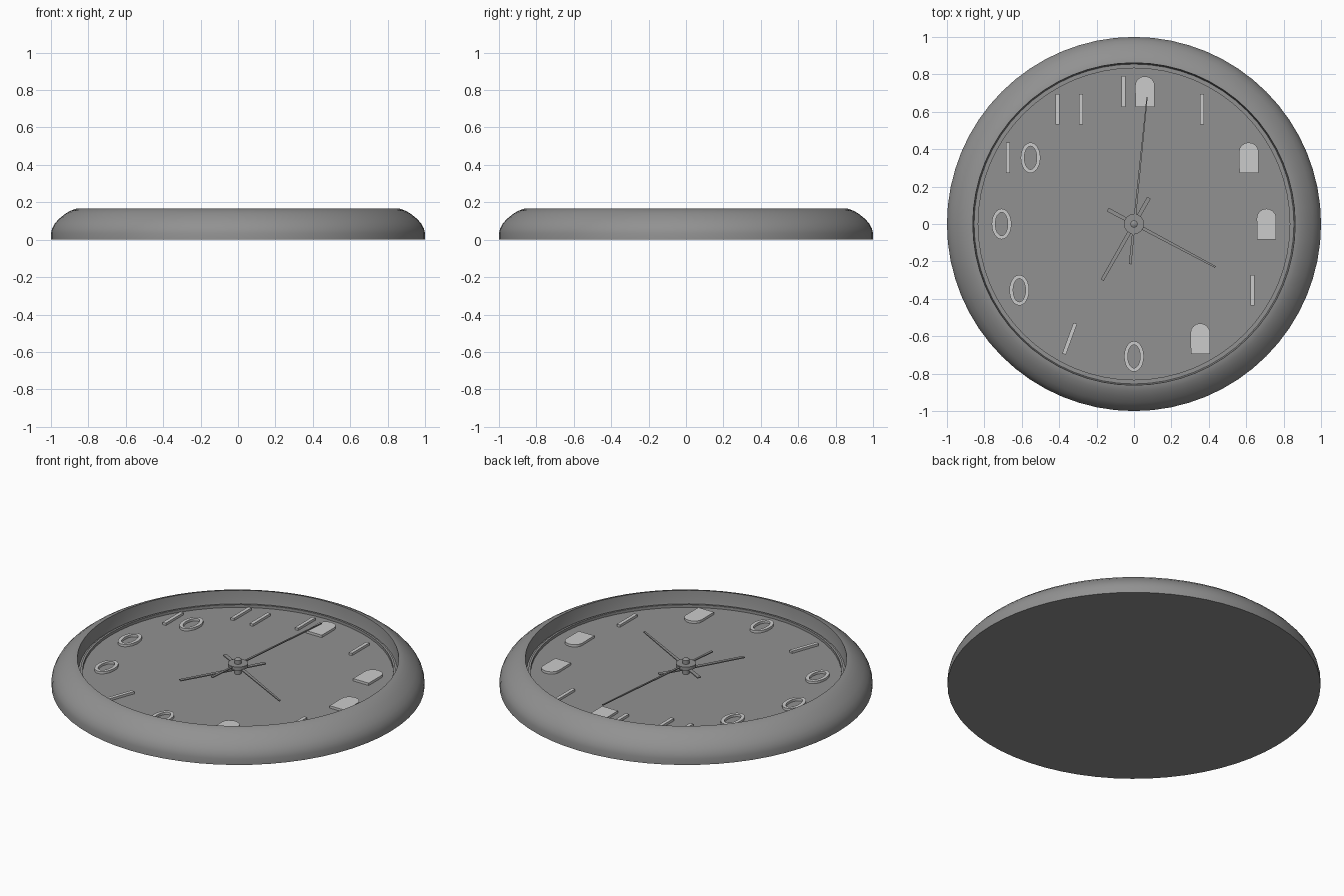
import bpy, bmesh, math
from mathutils import Vector

if "Cube" in bpy.data.objects:
    bpy.data.objects.remove(bpy.data.objects["Cube"])

FACE_Z = 0.078

# Dark grey for everything except the paler hour markers
dark = bpy.data.materials.new("dark_grey")
dark.diffuse_color = (0.285, 0.285, 0.285, 1)
dark.use_nodes = True
dark.node_tree.nodes["Principled BSDF"].inputs["Base Color"].default_value = dark.diffuse_color


def make_object(name, bm, smooth=False, mat=dark):
    bmesh.ops.recalc_face_normals(bm, faces=bm.faces)
    mesh = bpy.data.meshes.new(name)
    bm.to_mesh(mesh)
    bm.free()
    ob = bpy.data.objects.new(name, mesh)
    bpy.context.collection.objects.link(ob)
    if mat:
        mesh.materials.append(mat)
    if smooth:
        bpy.ops.object.select_all(action='DESELECT')
        ob.select_set(True)
        bpy.context.view_layer.objects.active = ob
        bpy.ops.object.shade_smooth_by_angle(angle=math.radians(30))
    return ob


def lathe(name, profile, sides):
    bm = bmesh.new()
    vs = [bm.verts.new((r, 0, z)) for r, z in profile]
    es = [bm.edges.new(p) for p in zip(vs, vs[1:])]
    bmesh.ops.spin(bm, geom=vs + es, cent=(0, 0, 0), axis=(0, 0, 1),
                   angle=math.tau, steps=sides, use_duplicate=False)
    bmesh.ops.remove_doubles(bm, verts=bm.verts, dist=1e-5)
    return make_object(name, bm, True)


def add_prism(bm, pts, z0, z1):
    lo = [bm.verts.new((x, y, z0)) for x, y in pts]
    hi = [bm.verts.new((x, y, z1)) for x, y in pts]
    bm.faces.new(lo[::-1])
    bm.faces.new(hi)
    n = len(pts)
    for i in range(n):
        j = (i + 1) % n
        bm.faces.new((lo[i], lo[j], hi[j], hi[i]))


def add_bar(bm, a, b, w0, w1, z0, z1):
    a, b = Vector(a), Vector(b)
    d = (b - a).normalized()
    s = Vector((-d.y, d.x))
    add_prism(bm, [a + s * w0, a - s * w0, b - s * w1, b + s * w1], z0, z1)


def add_ring(bm, cx, cy, rx, ry, t, z0, z1, sides=24):
    loops = []
    for k, z in ((0, z0), (0, z1), (t, z1), (t, z0)):
        loops.append([bm.verts.new((cx + (rx - k) * math.cos(math.tau * i / sides),
                                    cy + (ry - k) * math.sin(math.tau * i / sides), z))
                      for i in range(sides)])
    for k in range(4):
        p, q = loops[k], loops[(k + 1) % 4]
        for i in range(sides):
            j = (i + 1) % sides
            bm.faces.new((p[i], p[j], q[j], q[i]))


# Case: rounded rim, inner wall, stepped bezel and closed flat back
lathe("case", [(0, 0), (1, 0), (1, 0.035), (0.994, 0.06), (0.98, 0.086),
               (0.957, 0.112), (0.922, 0.14), (0.895, 0.155), (0.866, 0.166),
               (0.862, 0.166), (0.858, 0.1), (0.855, 0.088), (0.845, 0.088),
               (0.845, 0.094), (0.833, 0.094), (0.833, FACE_Z - 0.01)], 64)

# Dial plate
lathe("dial", [(0, FACE_Z), (0.84, FACE_Z)], 64)

# Plain raised hour markers: bars, oval rings and slabs
Z0, Z1 = FACE_Z - 0.004, FACE_Z + 0.014
H = 0.082


def bar(bm, x, y):
    add_bar(bm, (x, y - H), (x, y + H), 0.0105, 0.0105, Z0, Z1)


def oval(bm, x, y):
    add_ring(bm, x, y, 0.053, H, 0.02, Z0, Z1)


def slab(bm, x, y):
    pts = [(x + 0.052, y - H), (x + 0.052, y + 0.04)]
    pts += [(x + 0.052 * math.cos(a), y + 0.032 + 0.05 * math.sin(a))
            for a in [math.pi * i / 8 for i in range(1, 9)]]
    add_prism(bm, pts + [(x - 0.05, y - H)], Z0, Z1)


def slant(bm, x, y):
    add_bar(bm, (x - 0.02, y - H), (x + 0.04, y + H), 0.0105, 0.0105, Z0, Z1)


layout = {1: [(bar, 0.01)], 2: [(slab, 0)], 3: [(slab, 0)], 4: [(bar, 0.02)],
          5: [(slab, 0)], 6: [(oval, 0)], 7: [(slant, 0)], 8: [(oval, 0)],
          9: [(oval, 0)], 10: [(bar, -0.06), (oval, 0.06)],
          11: [(bar, -0.055), (bar, 0.07)], 12: [(bar, -0.055), (slab, 0.058)]}
for hour, shapes in layout.items():
    a = math.tau * hour / 12
    bm = bmesh.new()
    for shape, dx in shapes:
        shape(bm, 0.708 * math.sin(a) + dx, 0.708 * math.cos(a))
    make_object("hour_marker_%d" % hour, bm, mat=None)

# Hands, each with a short tail behind the hub
for name, tail, tip, w0, w1, z in (
        ("hour_hand", (0.08, 0.14), (-0.17, -0.30), 0.011, 0.009, 0.104),
        ("minute_hand", (-0.14, 0.077), (0.435, -0.23), 0.011, 0.005, 0.118),
        ("second_hand", (-0.021, -0.215), (0.07, 0.68), 0.007, 0.003, 0.130)):
    bm = bmesh.new()
    add_bar(bm, tail, tip, w0, w1, z - 0.003, z + 0.003)
    make_object(name, bm)

# Hub disc and centre pin
lathe("hub", [(0, 0.118), (0.054, 0.118), (0.054, 0.138), (0, 0.138)], 24)
lathe("centre_pin", [(0, FACE_Z), (0.02, FACE_Z), (0.02, 0.16), (0.01, 0.166), (0, 0.168)], 16)
